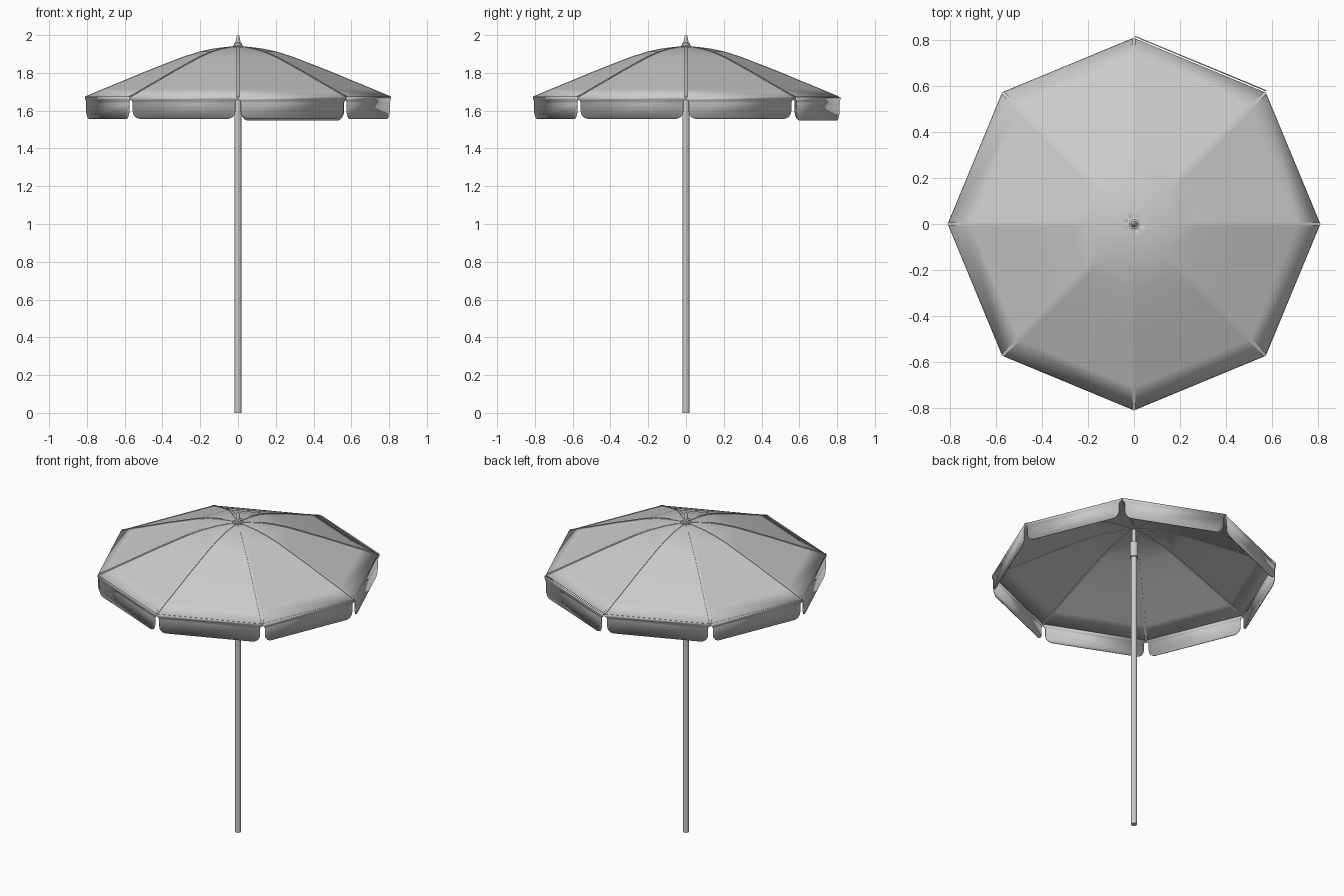
import bpy, math
from mathutils import Vector, Matrix

if "Cube" in bpy.data.objects:
    bpy.data.objects.remove(bpy.data.objects["Cube"])

N = 8
R = 0.808
RIM = 1.672
# canopy rib profile: radius, height
PROFILE = [(0.015, 1.936), (0.06, 1.934), (0.13, 1.925), (0.2, 1.91), (0.29, 1.882),
           (0.38, 1.847), (0.49, 1.804), (0.6, 1.758), (0.71, 1.713), (R, RIM)]


def make(name, verts, faces, thick=0, angle=30):
    me = bpy.data.meshes.new(name)
    me.from_pydata(verts, [], faces)
    ob = bpy.data.objects.new(name, me)
    bpy.context.collection.objects.link(ob)
    if thick:
        m = ob.modifiers.new("thickness", 'SOLIDIFY')
        m.thickness = thick
        m.offset = 0
    bpy.ops.object.select_all(action='DESELECT')
    ob.select_set(True)
    bpy.context.view_layer.objects.active = ob
    bpy.ops.object.shade_smooth_by_angle(angle=math.radians(angle))
    return ob


def lathe(name, prof, seg=24):
    verts = [(r * math.cos(2 * math.pi * i / seg), r * math.sin(2 * math.pi * i / seg), z)
             for r, z in prof for i in range(seg)]
    faces = [(k * seg + i, k * seg + (i + 1) % seg, (k + 1) * seg + (i + 1) % seg, (k + 1) * seg + i)
             for k in range(len(prof) - 1) for i in range(seg)]
    faces.append(tuple(reversed(range(seg))))
    faces.append(tuple(range((len(prof) - 1) * seg, len(prof) * seg)))
    return make(name, verts, faces)


# eight fabric panels, straight across between the ribs
verts = [(r * math.cos(i * math.pi / 4), r * math.sin(i * math.pi / 4), z)
         for r, z in PROFILE for i in range(N)]
faces = [(k * N + i, (k + 1) * N + i, (k + 1) * N + (i + 1) % N, k * N + (i + 1) % N)
         for k in range(len(PROFILE) - 1) for i in range(N)]
canopy = make("canopy", verts, faces, 0.004, 12)

# raised seam over and under every panel joint
for i in range(N):
    rot = Matrix.Rotation(i * math.pi / 4, 3, 'Z')
    v, f = [], []
    for r, z in PROFILE:
        w = min(0.007, r * 0.35)
        v += [rot @ Vector((r, y, z + dz))
              for y, dz in ((-w, -0.006), (w, -0.006), (w, 0.004), (-w, 0.004))]
    for k in range(len(PROFILE) - 1):
        f += [(4 * k + j, 4 * k + (j + 1) % 4, 4 * k + 4 + (j + 1) % 4, 4 * k + 4 + j)
              for j in range(4)]
    f += [(3, 2, 1, 0), tuple(range(len(v) - 4, len(v)))]
    make(f"seam_{i + 1}", v, f)

# hanging valance flaps with rounded lower corners
half = R * math.sin(math.pi / 8)
apothem = R * math.cos(math.pi / 8)
side, low, rad = half - 0.016, 1.557, 0.042
right = [(half, RIM), (half, RIM - 0.012), (side + 0.004, RIM - 0.02), (side, RIM - 0.032)]
right += [(side - rad + rad * math.cos(a), low + rad - rad * math.sin(a))
          for a in [j * math.pi / 12 for j in range(7)]]
outline = right + [(-x, z) for x, z in reversed(right)]
for i in range(N):
    rot = Matrix.Rotation((i + 0.5) * math.pi / 4, 3, 'Z')
    # one flap sits slightly lower and further out
    out, drop = (0.009, 0.01) if i == 1 else (0, 0)
    v = [rot @ Vector((apothem + out, x, z - drop * (RIM - z) / (RIM - low))) for x, z in outline]
    make(f"valance_flap_{i + 1}", v, [tuple(range(len(v)))], 0.005)

# pole with its upper collar
lathe("pole", [(0.018, 0), (0.018, 1.85), (0.012, 1.85), (0.012, 1.94)])
lathe("pole_collar", [(0.019, 1.75), (0.024, 1.752), (0.024, 1.846), (0.019, 1.85)])

# finial
lathe("finial", [(0.03, 1.93), (0.03, 1.943), (0.022, 1.945), (0.022, 1.957), (0.013, 1.96),
                 (0.012, 1.972), (0.007, 1.996), (0.004, 2.0)])
